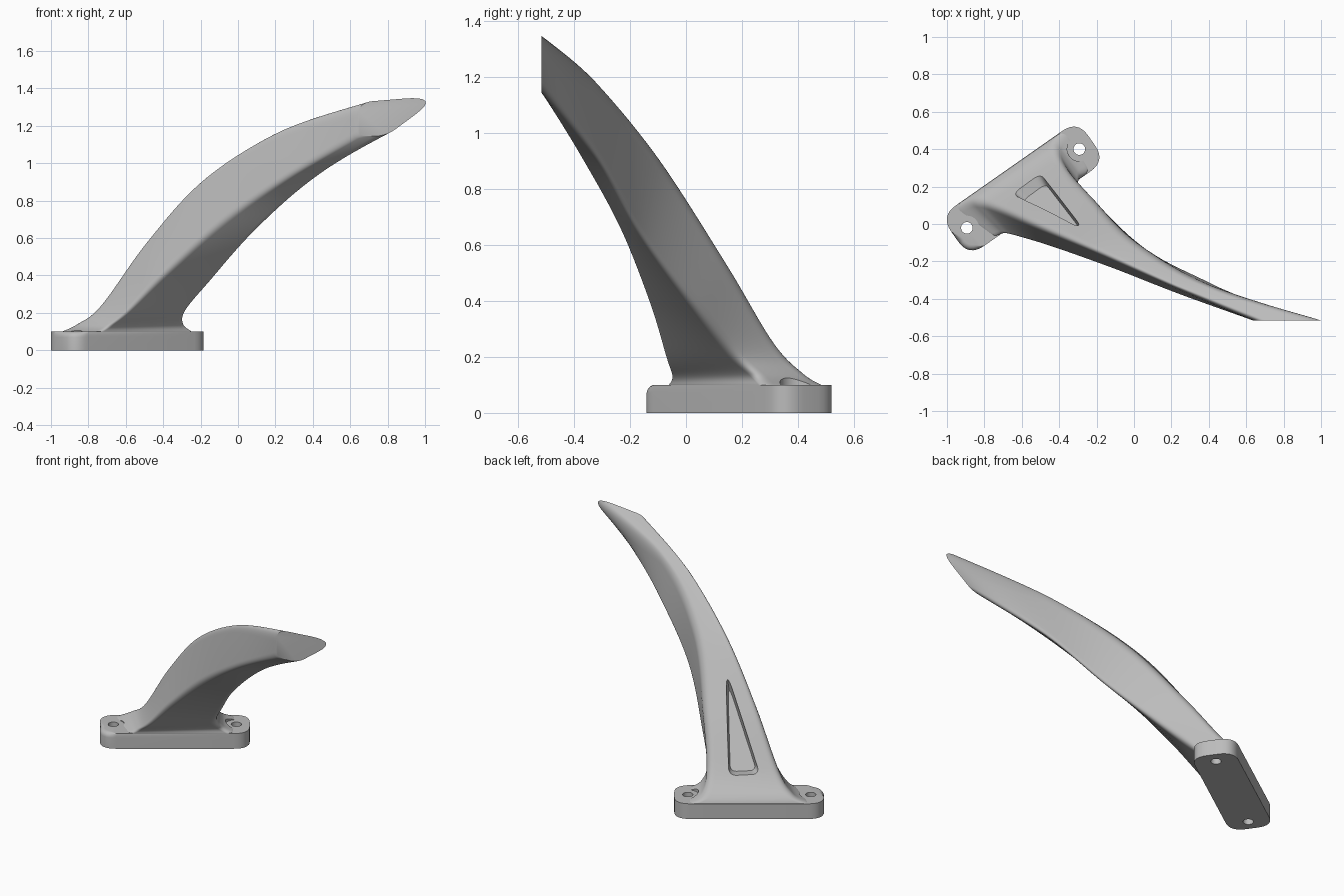
import bpy, bmesh, math
from mathutils import Vector, Matrix
from mathutils.bvhtree import BVHTree

if "Cube" in bpy.data.objects:
    bpy.data.objects.remove(bpy.data.objects["Cube"])

grey = bpy.data.materials.new("satin_grey")
grey.use_nodes = True
COLOUR = (0.5, 0.5, 0.5, 1)
grey.diffuse_color = COLOUR
grey.node_tree.nodes["Principled BSDF"].inputs["Base Color"].default_value = COLOUR

# Frame of the mounting foot, turned about z
FRAME = Matrix.Translation((-0.593, 0.19, 0)) @ Matrix.Rotation(math.radians(35), 4, 'Z')
TOP = 0.1
HOLE_X = 0.367


def make_object(name, bm):
    bmesh.ops.recalc_face_normals(bm, faces=bm.faces)
    mesh = bpy.data.meshes.new(name)
    bm.to_mesh(mesh)
    bm.free()
    obj = bpy.data.objects.new(name, mesh)
    bpy.context.collection.objects.link(obj)
    mesh.materials.append(grey)
    return obj


def rounded(corners, radii, steps=8):
    """Closed outline with each corner replaced by a smooth arc."""
    points = []
    n = len(corners)
    for i, corner in enumerate(corners):
        ends = []
        for other in (corners[i - 1], corners[(i + 1) % n]):
            edge = other - corner
            ends.append(corner + edge.normalized() * min(radii[i], 0.46 * edge.length))
        for s in range(steps + 1):
            t = s / steps
            points.append(ends[0] * (1 - t) ** 2 + corner * 2 * t * (1 - t) + ends[1] * t * t)
    return points


def loft(rings):
    """Skin a list of outlines and cap both ends."""
    bm = bmesh.new()
    rows = [[bm.verts.new(p) for p in ring] for ring in rings]
    n = len(rows[0])
    for low, high in zip(rows, rows[1:]):
        for i in range(n):
            j = (i + 1) % n
            bm.faces.new((low[i], low[j], high[j], high[i]))
    bm.faces.new(rows[0][::-1])
    bm.faces.new(rows[-1])
    bmesh.ops.recalc_face_normals(bm, faces=bm.faces)
    return bm


def spline(points, t):
    """Catmull-Rom position along a list of points."""
    i = min(int(t), len(points) - 2)
    f = t - i
    p0, p1, p2 = points[max(i - 1, 0)], points[i], points[i + 1]
    p3 = points[min(i + 2, len(points) - 1)]
    return 0.5 * (2 * p1 + (p2 - p0) * f + (2 * p0 - 5 * p1 + 4 * p2 - p3) * f ** 2
                  + (3 * p1 - p0 - 3 * p2 + p3) * f ** 3)


def cylinder_cutter(name, x, radius, low, high):
    bm = bmesh.new()
    place = FRAME @ Matrix.Translation((x, 0, (low + high) / 2))
    bmesh.ops.create_cone(bm, cap_ends=True, segments=40, radius1=radius,
                          radius2=radius, depth=high - low, matrix=place)
    return make_object(name, bm)


def cut(obj, cutter):
    cutter.hide_render = True
    mod = obj.modifiers.new(cutter.name, 'BOOLEAN')
    mod.operation = 'DIFFERENCE'
    mod.solver = 'EXACT'
    mod.object = cutter


def apply_cuts(obj):
    bpy.ops.object.select_all(action='DESELECT')
    obj.select_set(True)
    bpy.context.view_layer.objects.active = obj
    cutters = [m.object for m in obj.modifiers]
    for mod in list(obj.modifiers):
        bpy.ops.object.modifier_apply(modifier=mod.name)
    for cutter in cutters:
        bpy.data.objects.remove(cutter)
    bpy.ops.object.shade_smooth_by_angle(angle=math.radians(32))


# Mounting foot: rounded plate, its upper rim softened round one front corner
half_l, half_w, corner_r = 0.447, 0.132, 0.1
core_l, core_w = half_l - corner_r, half_w - corner_r
plan = [Vector((sx * half_l, sy * half_w, 0))
        for sx, sy in ((-1, -1), (1, -1), (1, 1), (-1, 1))]
outline = rounded(plan, [corner_r] * 4)


def foot_ring(z, inset):
    ring = []
    for p in outline:
        core = Vector((max(-core_l, min(core_l, p.x)), max(-core_w, min(core_w, p.y)), 0))
        mask = max(0, min(1, (-core_l - p.x) / 0.05)) * max(0, min(1, (core_w - p.y) / 0.05))
        ring.append(FRAME @ (p + (core - p).normalized() * inset * mask + Vector((0, 0, z))))
    return ring


SOFT = 0.03
foot_rings = [foot_ring(0, 0)]
for s in range(6):
    a = math.pi / 2 * s / 5
    foot_rings.append(foot_ring(TOP - SOFT + SOFT * math.sin(a), SOFT * (1 - math.cos(a))))
foot = make_object("mounting_foot", loft(foot_rings))

# Arm: four guide edges running from the flared root to the tip
back_left = [(-.96, .092, TOP), (-.877, .125, .14), (-.75, .09, .24), (-.5, -.02, .59),
             (-.2, -.15, .92), (.2, -.33, 1.17), (.64, -.517, 1.325)]
back_right = [(-.375, .5, TOP), (-.42, .435, .14), (-.38, .33, .25), (-.24, .16, .53),
              (0, -.09, .91), (.42, -.335, 1.2), (1.085, -.517, 1.362)]
front_right = [(-.235, .282, TOP), (-.28, .245, .14), (-.27, .165, .21), (-.15, .05, .35),
               (.1, -.16, .63), (.42, -.32, .915), (.79, -.517, 1.143)]
front_left = [(-.74, -.07, TOP), (-.69, -.058, .13), (-.6, -.08, .2), (-.4, -.14, .4),
              (-.1, -.245, .67), (.25, -.38, .915), (.64, -.517, 1.147)]
guides = [[Vector(p) for p in g] for g in (back_left, front_left, front_right, back_right)]
last = len(back_left) - 1
rings = []
steps = 60
for k in range(steps + 1):
    t = last * k / steps
    grow = max(0, t - last + 1)
    radii = [0.05 + 0.03 * grow, 0.03, 0.04 + 0.03 * grow, 0.05 + 0.15 * grow]
    rings.append(rounded([spline(g, t) for g in guides], radii))
bm = loft(rings)

# Triangular pocket with sloping walls, sunk into the back face
tree = BVHTree.FromBMesh(bm)
corners = [tree.ray_cast(Vector((x, y, 3)), Vector((0, 0, -1)))[0]
           for x, y in ((-.65, .16), (-.5, .27), (-.265, -.035))]
normal = (corners[1] - corners[0]).cross(corners[2] - corners[0]).normalized()
if normal.z < 0:
    normal.negate()
arm = make_object("curved_arm", bm)
triangle = rounded(corners, [0.05, 0.05, 0.13])
middle = sum(corners, Vector()) / 3
pocket = make_object("pocket_cutter", loft(
    [[middle + (p - middle) * scale + normal * depth for p in triangle]
     for depth, scale in ((-0.05, 0.84), (0, 1), (0.15, 1))]))
cut(arm, pocket)

# Screw holes, with clearance for the screw heads
for side, label in ((-1, "left"), (1, "right")):
    cut(foot, cylinder_cutter(label + "_hole_cutter", side * HOLE_X, 0.031, -0.1, 0.3))
    cut(arm, cylinder_cutter(label + "_clearance_cutter", side * HOLE_X, 0.065, 0.05, 0.4))

for part in (foot, arm):
    apply_cuts(part)
